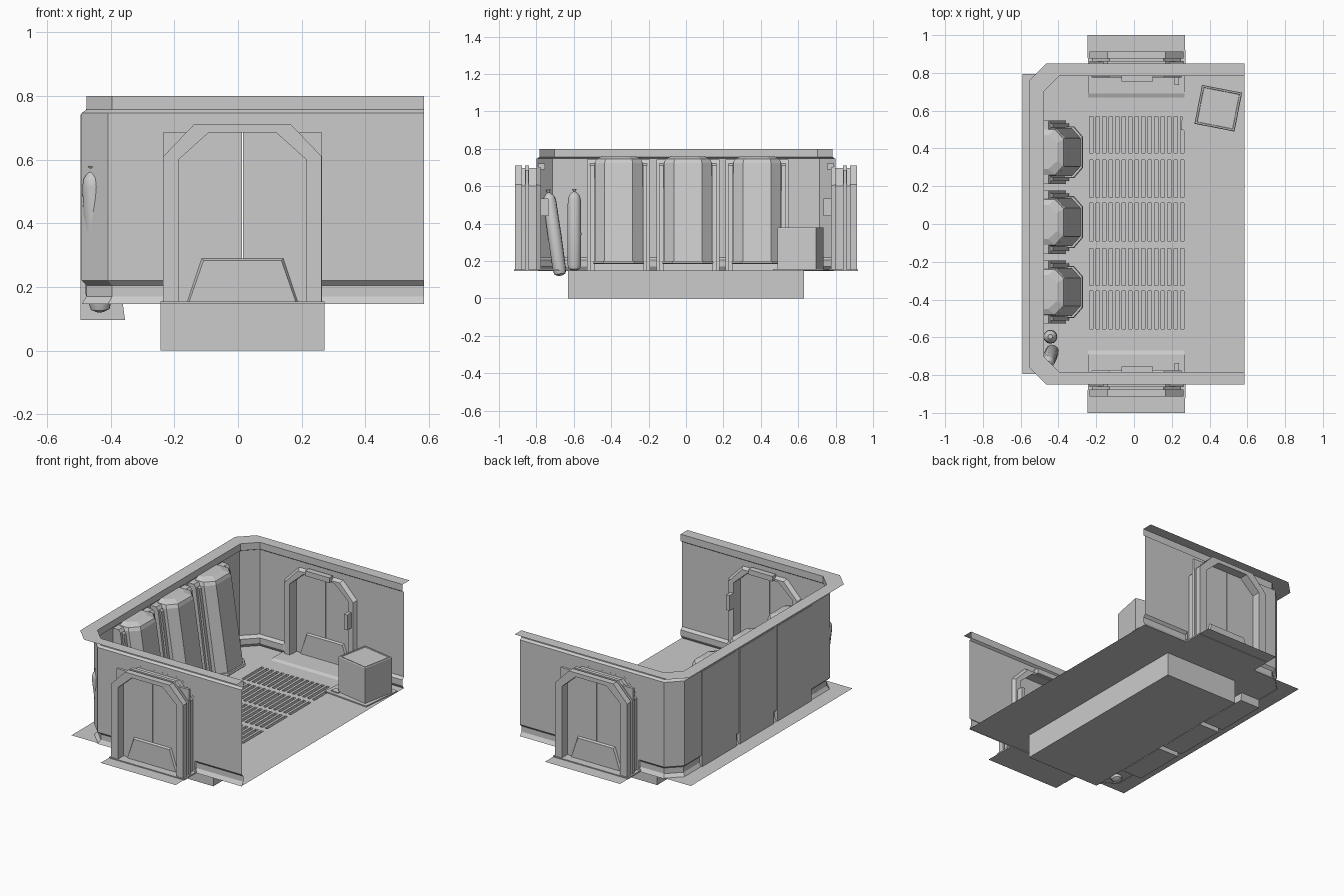
import bpy, bmesh
from math import cos, sin, pi, radians
from mathutils import Matrix, Vector

if "Cube" in bpy.data.objects:
    bpy.data.objects.remove(bpy.data.objects["Cube"])


def finish(name, bm):
    bmesh.ops.recalc_face_normals(bm, faces=bm.faces)
    me = bpy.data.meshes.new(name)
    bm.to_mesh(me)
    bm.free()
    ob = bpy.data.objects.new(name, me)
    bpy.context.collection.objects.link(ob)
    return ob


def loft(name, rows, closed=True, caps=True, mat=None):
    """Skin a list of equal-length point rows."""
    bm = bmesh.new()
    vs = [[bm.verts.new(p) for p in r] for r in rows]
    n = len(rows[0])
    for a, b in zip(vs, vs[1:]):
        for i in range(n if closed else n - 1):
            j = (i + 1) % n
            bm.faces.new((a[i], a[j], b[j], b[i]))
    if caps:
        bm.faces.new(vs[0])
        bm.faces.new(vs[-1])
    if mat:
        bm.transform(mat)
    return finish(name, bm)


def rect(x0, x1, y0, y1, z):
    return [(x0, y0, z), (x1, y0, z), (x1, y1, z), (x0, y1, z)]


def box(name, x0, x1, y0, y1, z0, z1, mat=None):
    return loft(name, [rect(x0, x1, y0, y1, z0), rect(x0, x1, y0, y1, z1)], mat=mat)


def sheet(name, pts):
    bm = bmesh.new()
    bm.faces.new([bm.verts.new(p) for p in pts])
    return finish(name, bm)


# Floor with five rows of recessed slots
slot_rows = [(-.555, -.355), (-.325, -.13), (-.09, .11), (.14, .34), (.375, .57)]
slot_cols = [(-.236 + .0345 * i, -.217 + .0345 * i) for i in range(15)]
xs = [-.59] + [v for c in slot_cols for v in c] + [.585]
ys = [-.795] + [v for r in slot_rows for v in r] + [.795]
FZ, DEPTH = .15, .03
bm = bmesh.new()
for i in range(len(xs) - 1):
    for j in range(len(ys) - 1):
        top = rect(xs[i], xs[i + 1], ys[j], ys[j + 1], FZ)
        if i % 2 and j % 2:
            low = rect(xs[i], xs[i + 1], ys[j], ys[j + 1], FZ - DEPTH)
            for k in range(4):
                m = (k + 1) % 4
                bm.faces.new([bm.verts.new(p) for p in (top[k], top[m], low[m], low[k])])
            bm.faces.new([bm.verts.new(p) for p in low])
        else:
            bm.faces.new([bm.verts.new(p) for p in top])
bmesh.ops.remove_doubles(bm, verts=bm.verts, dist=1e-5)
finish("slotted_floor", bm)

# Open-topped service trough under the floor
loft("trough_sides", [rect(-.243, .271, -.63, .63, z) for z in (0, .149)], caps=False)
sheet("trough_bottom", rect(-.243, .271, -.63, .63, 0))


# U-shaped wall: rows run from the front wall round the left side to the back wall
def u_row(xl, y, c, z, xe=None):
    pts = [(xl + c, -y, z), (xl, -y + c, z), (xl, y - c, z), (xl + c, y, z)]
    return pts if xe is None else [(xe, -y, z)] + pts + [(xe, y, z)]


XR = .585
IN, OUT = (-.476, .783, .08), (-.491, .798, .083)
loft("top_flange", [u_row(-.553, .85, .088, .8, XR), u_row(*IN, .8, XR),
                    u_row(*IN, .757, XR), u_row(*OUT, .747, XR)], False, False)
loft("left_wall", [u_row(*OUT, .747), u_row(*OUT, .22)], False, False)
SKIRT = ((OUT, .22), (IN, .205), (IN, .17), (OUT, .147))
loft("skirting_left", [u_row(*p, z, -.234) for p, z in SKIRT], False, False)

# Doorway shapes
CX = .014


def arch(hw, h1, hw2, h2, y, z0=.15):
    half = [(hw, z0), (hw, h1), (hw2, h2)]
    return [(CX - a, y, z) for a, z in half] + [(CX + a, y, z) for a, z in reversed(half)]


BIG, MID, HOLE = (.249, .61, .153, .71), (.236, .60, .143, .698), (.201, .60, .106, .685)


def arch_frame(name, sections):
    """Open arch-shaped ring: sections are (profile, y), wrapped from outside to inside."""
    bm = bmesh.new()
    vs = [[bm.verts.new(p) for p in arch(*pr, y)] for pr, y in sections]
    for a, b in zip(vs, vs[1:] + vs[:1]):
        for i in range(5):
            bm.faces.new((a[i], a[i + 1], b[i + 1], b[i]))
    for e in (0, -1):
        bm.faces.new([v[e] for v in vs])
    return finish(name, bm)


for side, s in (("front", -1), ("back", 1)):
    y = s * .798
    # End wall with arched opening, and the skirting beside the door
    sheet(side + "_wall", [(-.408, y, .747), (-.408, y, .22), (CX - .22, y, .22)]
          + arch(.22, .60, .12, .69, y)[1:5] + [(CX + .22, y, .22), (XR, y, .22), (XR, y, .747)])
    loft(side + "_skirting_right", [[(.262, s * p[1], z), (XR, s * p[1], z)] for p, z in SKIRT],
         False, False)
    # Stepped frame outside, slim frame inside
    arch_frame(side + "_door_frame", [
        (MID, s * .80), (MID, s * .84), (BIG, s * .84), (BIG, s * .862), (MID, s * .862),
        (MID, s * .876), (BIG, s * .876), (BIG, s * .914), (HOLE, s * .914), (HOLE, s * .80)])
    arch_frame(side + "_inner_frame", [
        (BIG, s * .80), (MID, s * .775), (HOLE, s * .775), (HOLE, s * .80)])
    # Two sliding leaves with a narrow seam
    for part, a, b in (("left", CX - .25, CX - .0015), ("right", CX + .0015, CX + .25)):
        box(f"{side}_door_leaf_{part}", a, b, s * .842, s * .858, .15, .686)
    # Bevelled kick plate on both faces of the door
    for face, y0, y1 in (("outer", .858, .87), ("inner", .842, .83)):
        loft(f"{side}_kick_plate_{face}", [
            [(CX - a + d, s * yy, .155), (CX - b + d, s * yy, .29 - d),
             (CX + b - d, s * yy, .29 - d), (CX + a - d, s * yy, .155)]
            for a, b, d, yy in ((.173, .128, 0, y0), (.173, .128, .006, y1))])
    # Sill, outside landing and inside ramp
    box(side + "_sill", CX - .258, CX + .258, s * .79, s * .92, .146, .155)
    sheet(side + "_landing", [(CX - .258, s * .79, .149), (CX + .255, s * .79, .149),
                              (CX + .257, s * 1.0, .149), (CX - .26, s * 1.0, .149)])
    loft(side + "_threshold_ramp", [
        [(x, s * .67, .15), (x, s * .69, .158), (x, s * .795, .158), (x, s * .795, .15)]
        for x in (-.243, .268)])
    # Lamp over the door and wall control
    box(side + "_door_lamp", -.066, .1, s * .755, s * .79, .69, .722)
    box(side + "_door_control", .215, .238, s * .735, s * .79, .44, .535)

# Three leaning pods on slanted backing frames along the left wall


def pod_row(yc, xf, hw, hw2, z, xb=-.478):
    h = [(xb, hw), (xf - .047, hw), (xf, hw2)]
    return [(x, yc - w, z) for x, w in h] + [(x, yc + w, z) for x, w in reversed(h)]


for n, yc in enumerate((-.36, .01, .38), 1):
    loft(f"pod_frame_{n}", [[(-.495, y, .097), (-.355, y, .097), (-.44, y, .725),
                             (-.452, y, .742), (-.495, y, .742)]
                            for y in (yc - .168, yc + .168)])
    # Raised side rails
    for s in (-1, 1):
        loft(f"pod_rail_{n}", [[(-.39, y, .15), (-.345, y, .15), (-.428, y, .712), (-.46, y, .738)]
                               for y in (yc + s * .13, yc + s * .152)])
    loft(f"pod_{n}", [pod_row(yc, -.282, .127, .075, .19), pod_row(yc, -.364, .127, .075, .725),
                      pod_row(yc, -.372, .12, .07, .745), pod_row(yc, -.408, .09, .048, .76)])
    loft(f"pod_base_rim_{n}", [pod_row(yc, -.276, .13, .078, .183), pod_row(yc, -.27, .137, .082, .19),
                               pod_row(yc, -.274, .134, .08, .201)])

# Crate on its base plate in the back right corner
plate = Matrix.Translation((.416, .617, 0)) @ Matrix.Rotation(radians(-6), 4, 'Z')
crate = Matrix.Translation((.446, .613, 0)) @ Matrix.Rotation(radians(-11), 4, 'Z')
box("crate_plate", -.155, .155, -.136, .136, .15, .157, plate)
loft("crate", [rect(-k, k, -k * .97, k * .97, z) for k, z in
               ((.108, .157), (.108, .375), (.105, .38), (.097, .38), (.095, .376))], mat=crate)
for i, y in enumerate((.085, -.005, -.095)):
    box(f"plate_tab_{i + 1}", -.125, -.075, y - .02, y + .02, .157, .163, plate)

# Two hanging-style bags in the front left corner
BAG = [(.012, 0), (.03, .008), (.036, .03), (.037, .2), (.035, .38), (.028, .405),
       (.012, .42), (.006, .424), (.013, .438)]
for name, lo, hi in (("bag_upright", (-.443, -.597, .15), (-.443, -.597, .585)),
                     ("bag_leaning", (-.432, -.672, .122), (-.458, -.737, .58))):
    lo, hi = Vector(lo), Vector(hi)
    d = hi - lo
    m = Matrix.Translation(lo) @ d.to_track_quat('Z', 'Y').to_matrix().to_4x4()
    k = d.length / .438
    ob = loft(name, [[(r * cos(a * pi / 6), r * sin(a * pi / 6), z * k) for a in range(12)]
                     for r, z in BAG], mat=m)
    bpy.ops.object.select_all(action='DESELECT')
    ob.select_set(True)
    bpy.context.view_layer.objects.active = ob
    bpy.ops.object.shade_smooth_by_angle(angle=radians(45))
